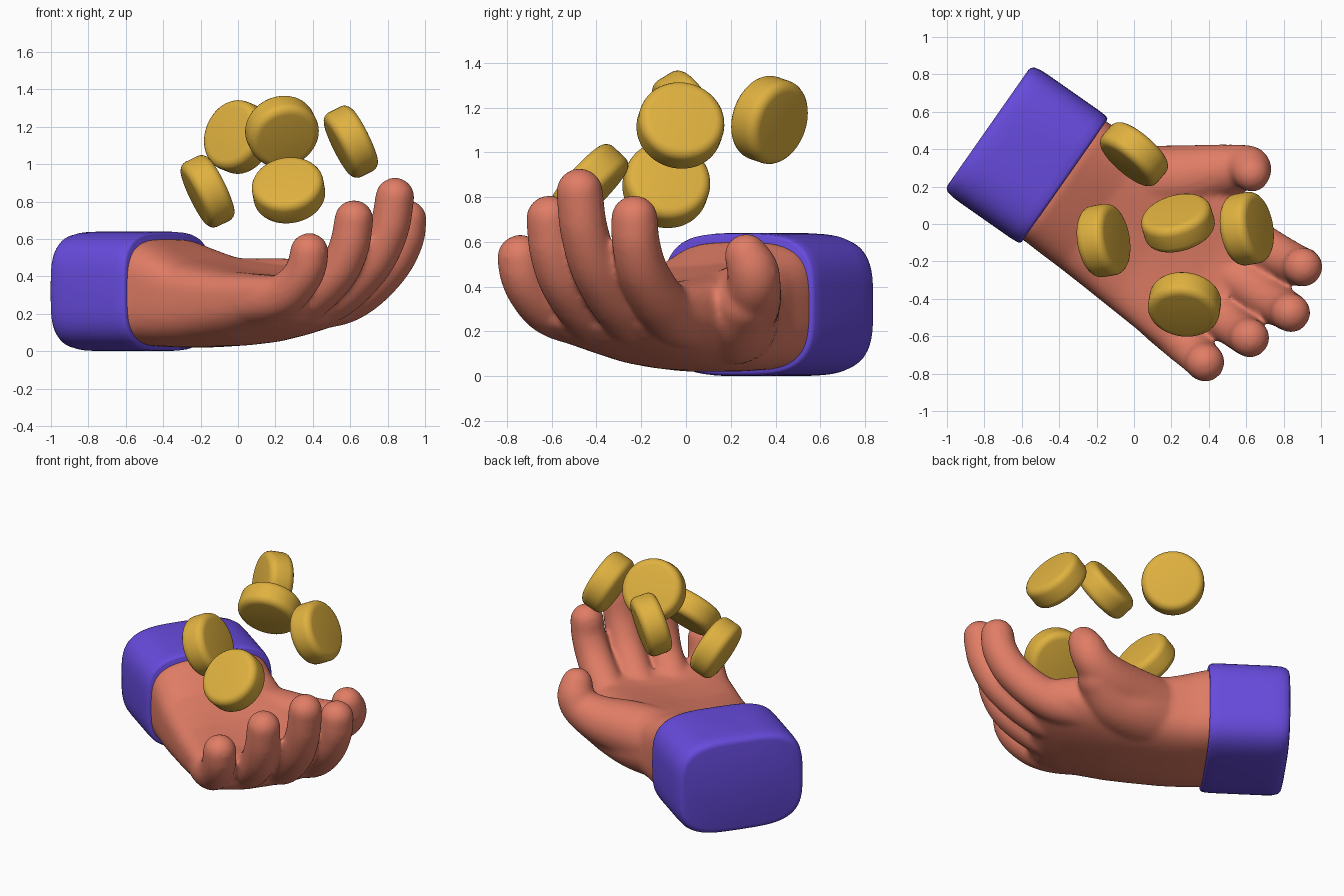
import bpy, bmesh, math
from mathutils import Vector, Matrix

if "Cube" in bpy.data.objects:
    bpy.data.objects.remove(bpy.data.objects["Cube"])

ANG = math.radians(-35)                 # the arm runs diagonally in plan
TURN = Matrix.Rotation(ANG, 4, 'Z')


def material(name, col):
    m = bpy.data.materials.new(name)
    m.diffuse_color = (*col, 1)
    m.use_nodes = True
    m.node_tree.nodes["Principled BSDF"].inputs["Base Color"].default_value = m.diffuse_color
    return m


SKIN = material("skin", (0.75, 0.205, 0.132))
PURPLE = material("purple cloth", (0.135, 0.07, 0.72))
GOLD = material("gold", (0.74, 0.44, 0.05))


def finish(bm, name, mat, matrix, angle=None):
    bmesh.ops.recalc_face_normals(bm, faces=bm.faces[:])
    me = bpy.data.meshes.new(name)
    bm.to_mesh(me)
    bm.free()
    me.materials.append(mat)
    ob = bpy.data.objects.new(name, me)
    bpy.context.collection.objects.link(ob)
    ob.matrix_world = matrix
    if angle:
        bpy.ops.object.select_all(action='DESELECT')
        ob.select_set(True)
        bpy.context.view_layer.objects.active = ob
        bpy.ops.object.shade_smooth_by_angle(angle=math.radians(angle))
    return ob


def signed_pow(a, p):
    return math.copysign(abs(a) ** p, a)


def loft(bm, sections, n=64):
    """Rounded sections (u, vmin, vmax, zmin, zmax, exponent, dip, tilt) along u."""
    rings = []
    for u, v0, v1, z0, z1, e, dip, tilt in sections:
        ring = []
        for i in range(n):
            t = 2 * math.pi * i / n
            s = signed_pow(math.cos(t), 2 / e)
            h = signed_pow(math.sin(t), 2 / e)
            z = (z0 + z1) / 2 + h * (z1 - z0) / 2
            if h > 0:
                z += h * (tilt * s - dip * (1 - s * s))
            ring.append(bm.verts.new((u, (v0 + v1) / 2 + s * (v1 - v0) / 2, z)))
        rings.append(ring)
    for a, b in zip(rings, rings[1:]):
        for i in range(n):
            j = (i + 1) % n
            bm.faces.new((a[i], a[j], b[j], b[i]))
    bm.faces.new(rings[0])
    bm.faces.new(rings[-1])


def digit(bm, pts, grow=0.008, steps=7):
    """Chain of spheres along a smooth path of (u, v, z, radius)."""
    p = [Vector(q) for q in pts]
    p = [2 * p[0] - p[1]] + p + [2 * p[-1] - p[-2]]
    for k in range(1, len(p) - 2):
        a, b, c, d = p[k - 1:k + 3]
        for i in range(steps + (k == len(p) - 3)):
            t = i / steps
            q = 0.5 * (2 * b + (c - a) * t + (2 * a - 5 * b + 4 * c - d) * t * t
                       + (3 * b - a - 3 * c + d) * t ** 3)
            bmesh.ops.create_icosphere(bm, subdivisions=3, radius=q[3] + grow,
                                       matrix=Matrix.Translation(q.xyz))


# sleeve: rounded box with a softened back end
bm = bmesh.new()
sleeve = []
for u, inset in ((-0.935, 0.04), (-0.93, 0.022), (-0.915, 0.01), (-0.88, 0.002), (-0.82, 0),
                 (-0.5, 0), (-0.455, 0.003), (-0.442, 0.008), (-0.437, 0.016)):
    sleeve.append((u, -0.44 + inset, 0.39 - inset, inset, 0.64 - inset, 3.5, 0, 0))
loft(bm, sleeve)
finish(bm, "sleeve", PURPLE, TURN, 50)

# hand: cupped palm, four curled fingers and a thumb fused into one skin
bm = bmesh.new()
loft(bm, [
    (-0.60, -0.41, 0.365, 0.028, 0.600, 3.4, 0.00, 0.00),
    (-0.42, -0.41, 0.365, 0.025, 0.598, 3.4, 0.00, 0.00),
    (-0.32, -0.415, 0.36, 0.020, 0.575, 3.2, 0.02, 0.01),
    (-0.18, -0.42, 0.37, 0.020, 0.535, 3.0, 0.04, 0.025),
    (0.00, -0.43, 0.42, 0.030, 0.520, 2.8, 0.06, 0.03),
    (0.15, -0.44, 0.45, 0.045, 0.510, 2.7, 0.08, 0.03),
    (0.30, -0.45, 0.45, 0.075, 0.500, 2.6, 0.09, 0.02),
    (0.45, -0.46, 0.425, 0.110, 0.485, 2.5, 0.09, 0.01),
    (0.56, -0.465, 0.405, 0.150, 0.470, 2.4, 0.07, 0.00),
    (0.63, -0.45, 0.39, 0.210, 0.450, 2.3, 0.03, 0.00)])
# index, middle, ring, little finger
digit(bm, [(.35, .27, .25, .125), (.50, .28, .275, .12), (.64, .295, .345, .112),
           (.78, .31, .47, .105), (.855, .325, .60, .10), (.873, .33, .705, .097)])
digit(bm, [(.35, .07, .25, .125), (.52, .075, .27, .12), (.67, .08, .345, .112),
           (.83, .085, .49, .105), (.925, .09, .66, .10), (.96, .092, .825, .097)])
digit(bm, [(.35, -.13, .25, .125), (.50, -.135, .265, .12), (.63, -.14, .33, .112),
           (.76, -.142, .44, .103), (.83, -.144, .57, .10), (.858, -.144, .705, .097)])
digit(bm, [(.30, -.32, .26, .12), (.45, -.345, .275, .115), (.57, -.362, .31, .108),
           (.67, -.377, .385, .10), (.72, -.384, .46, .098), (.737, -.388, .53, .096)])
# thumb and the fleshy mound below it
digit(bm, [(-.12, .20, .31, .18), (.06, .34, .32, .17), (.20, .48, .345, .14),
           (.295, .575, .40, .115), (.335, .60, .47, .108), (.362, .582, .54, .09)])
digit(bm, [(-.15, .17, .25, .19), (.02, .27, .25, .19), (.16, .37, .26, .16),
           (.26, .50, .33, .125)])
hand = finish(bm, "hand", SKIN, TURN)
rm = hand.modifiers.new("fuse", 'REMESH')
rm.mode = 'VOXEL'
rm.voxel_size = 0.014
rm.use_smooth_shade = True
sm = hand.modifiers.new("soften", 'SMOOTH')
sm.factor = 0.5
sm.iterations = 16

# falling coins: thick discs with rounded rims (centre, axis)
R, T, B = 0.193, 0.16, 0.045
COINS = [((-0.163, -0.088, 0.855), (0.88, 0.15, 0.43)),
         ((0.0, 0.373, 1.145), (0.62, 0.72, -0.25)),
         ((0.235, 0.005, 1.175), (-0.25, 0.82, 0.50)),
         ((0.27, -0.43, 0.86), (-0.12, -0.72, 0.68)),
         ((0.603, -0.025, 1.12), (0.88, 0.15, 0.44))]
for i, (c, axis) in enumerate(COINS):
    bm = bmesh.new()
    bmesh.ops.create_cone(bm, cap_ends=True, segments=64, radius1=R, radius2=R, depth=T)
    rim = [e for e in bm.edges if abs(e.verts[0].co.z - e.verts[1].co.z) < 1e-5]
    bmesh.ops.bevel(bm, geom=rim, offset=B, segments=5, profile=0.5, affect='EDGES')
    rot = Vector(axis).to_track_quat('Z', 'Y').to_matrix().to_4x4()
    finish(bm, f"coin_{i + 1}", GOLD, Matrix.Translation(c) @ rot, 40)
